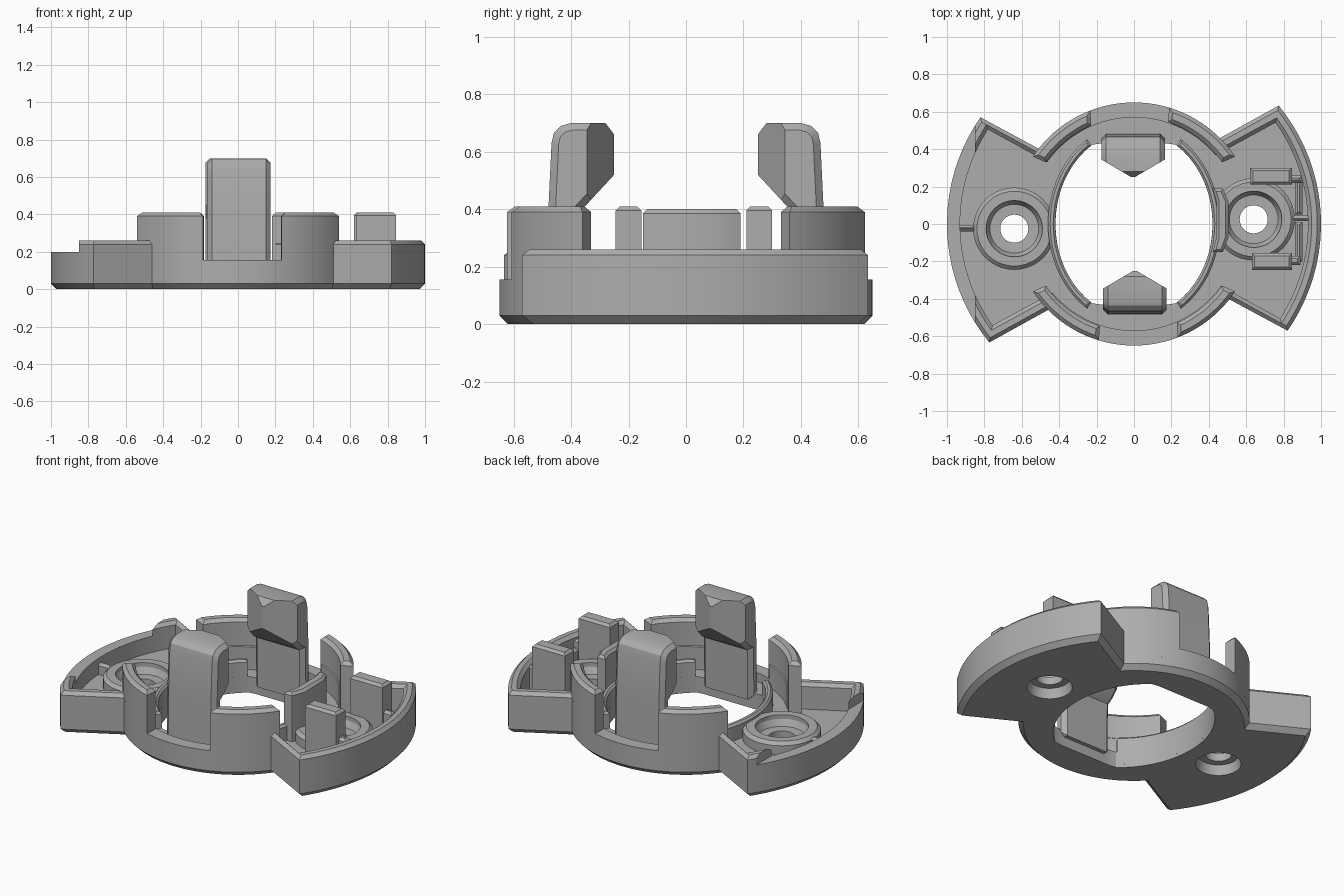
import bpy, bmesh
from math import cos, sin, radians
from mathutils import Vector, Matrix

cube = bpy.data.objects.get("Cube")
if cube:
    bpy.data.objects.remove(cube)

grey = bpy.data.materials.new("plastic_grey")
grey.use_nodes = True
grey.diffuse_color = (0.42, 0.42, 0.42, 1)
grey.node_tree.nodes["Principled BSDF"].inputs["Base Color"].default_value = (0.42, 0.42, 0.42, 1)


def arc(rx, a0, a1, n, ry=None):
    """Points along a circular or elliptical arc, angles in degrees."""
    ts = [radians(a0 + (a1 - a0) * i / n) for i in range(n + 1)]
    return [(rx * cos(t), (ry or rx) * sin(t)) for t in ts]


def turned(pts):
    return [(-x, -y) for x, y in pts]


def rect(x0, x1, y0, y1):
    return [(x0, y0), (x1, y0), (x1, y1), (x0, y1)]


def circle(c, r, n=40):
    return [(c[0] + x, c[1] + y) for x, y in arc(r, 0, 360, n)[:-1]]


def offset(pts, d):
    """Grow (or shrink) a counter-clockwise outline with mitred corners."""
    out = []
    for i, p in enumerate(pts):
        p = Vector(p)
        e1 = (p - Vector(pts[i - 1])).normalized()
        e2 = (Vector(pts[(i + 1) % len(pts)]) - p).normalized()
        n1, n2 = Vector((e1.y, -e1.x)), Vector((e2.y, -e2.x))
        out.append(p + (n1 + n2) * d / max(1 + n1.dot(n2), 0.3))
    return out


def prism(name, pts, levels, matrix=None):
    """Loft an outline through (height, offset) levels."""
    bm = bmesh.new()
    rings = [[bm.verts.new((p[0], p[1], z)) for p in offset(pts, d)] for z, d in levels]
    bm.faces.new(rings[0][::-1])
    bm.faces.new(rings[-1])
    for lo, hi in zip(rings, rings[1:]):
        for i in range(len(pts)):
            j = (i + 1) % len(pts)
            bm.faces.new((lo[i], lo[j], hi[j], hi[i]))
    if matrix:
        bm.transform(matrix)
    bmesh.ops.recalc_face_normals(bm, faces=bm.faces)
    mesh = bpy.data.meshes.new(name)
    bm.to_mesh(mesh)
    bm.free()
    mesh.materials.append(grey)
    ob = bpy.data.objects.new(name, mesh)
    bpy.context.collection.objects.link(ob)
    return ob


def combine(ob, tools, operation="DIFFERENCE"):
    """Apply booleans and discard the tools."""
    for tool in tools:
        mod = ob.modifiers.new("cut", "BOOLEAN")
        mod.operation, mod.object, mod.solver = operation, tool, "EXACT"
        bpy.context.view_layer.update()
        mesh = bpy.data.meshes.new_from_object(ob.evaluated_get(bpy.context.evaluated_depsgraph_get()))
        ob.modifiers.clear()
        ob.data = mesh
        bpy.data.objects.remove(tool)
    return ob


def chamfered(z0, z1, c=0.02):
    return [(z0, 0), (z1 - c, 0), (z1, -c)]


def outline(R, r, wing, waist):
    """Two fan-shaped wings joined by a round middle."""
    half = arc(R, *wing, 20) + arc(r, waist[1], 180 + waist[0], 28)
    return half + turned(half)


parts = []
screws = {"left": (0.64, 0.025), "right": (-0.64, -0.025)}


def screw_cutter(c):
    return prism("cutter", circle(c, 0.075),
                 [(-0.01, 0.055), (0.06, 0.04), (0.062, 0), (0.11, 0), (0.112, 0.055), (0.15, 0.075), (0.4, 0.075)])


# Base tray: chamfered shell, recessed floor, central opening
base = prism("base_tray", outline(1.0, 0.65, (-34.8, 39.3), (-38.3, 45)),
             [(0, -0.03), (0.03, 0), (0.24, 0), (0.26, -0.02)])
pocket = prism("cutter", outline(0.93, 0.57, (-32.9, 35.6), (-35.5, 40.1)),
               [(0.1, 0), (0.24, 0), (0.28, 0.04)])
opening_pts = [(x, max(-0.43, min(0.43, y))) for x, y in arc(0.42, 0, 360, 56, 0.5)[:-1]]
opening = prism("cutter", opening_pts, [(-0.1, 0), (0.5, 0)])
low_rim = prism("cutter", rect(-1.2, -0.85, -0.8, 0.8), [(0.2, 0), (0.5, 0)])
gaps = [prism("cutter", p, [(0.155, 0), (0.6, 0)])
        for p in (rect(-0.2, 0.235, -0.8, -0.5), rect(-0.235, 0.2, 0.5, 0.8))]
combine(base, [pocket, opening, low_rim] + gaps + [screw_cutter(c) for c in screws.values()])
parts.append(base)

# Screw bosses
for side, c in screws.items():
    boss = prism(side + "_screw_boss", circle(c, 0.22), chamfered(0.08, 0.175))
    parts.append(combine(boss, [screw_cutter(c)]))

# Tall ring walls and the low lips around the opening
lip = arc(0.46, -57, 57, 28, 0.54) + arc(0.42, 57, -57, 28, 0.5)
ring_a = arc(0.65, 33.7, 73.2, 14) + arc(0.575, 71.5, 35, 14)
ring_b = arc(0.65, -69, -33.7, 14) + arc(0.575, -35, -66.5, 14)
for side, f in (("left", list), ("right", turned)):
    parts.append(prism(side + "_opening_lip", f(lip), chamfered(0.02, 0.2, 0.012)))
    parts.append(prism(side + "_ring_wall_a", f(ring_a), chamfered(0.08, 0.41)))
    parts.append(prism(side + "_ring_wall_b", f(ring_b), chamfered(0.08, 0.41)))

# Clip towers: pointed plan intersected with a hooked side profile
plan = [(-0.165, -0.5), (0.175, -0.5), (0.175, -0.345), (0.005, -0.245), (-0.165, -0.345)]
hook = [(-0.485, 0.06), (-0.405, 0.06), (-0.4, 0.37), (-0.37, 0.39), (-0.25, 0.52), (-0.25, 0.66),
        (-0.28, 0.7), (-0.4, 0.7), (-0.435, 0.69), (-0.46, 0.665), (-0.468, 0.63), (-0.48, 0.38)]
to_side = Matrix(((0, 0, 1, 0), (1, 0, 0, 0), (0, 1, 0, 0), (0, 0, 0, 1)))
for name, angle in (("front", 0), ("back", 180)):
    tower = prism(name + "_clip_tower", plan, [(0, 0), (0.8, 0)])
    side = prism("cutter", hook, [(-0.165, -0.025), (-0.14, 0), (0.15, 0), (0.175, -0.025)], to_side)
    combine(tower, [side], "INTERSECT")
    tower.data.transform(Matrix.Rotation(radians(angle), 4, "Z"))
    parts.append(tower)

# Guide wall beside the left boss
guide = [(0.42, -0.15), (0.475, -0.15), (0.505, -0.07), (0.505, 0.12), (0.475, 0.19),
         (0.42, 0.19), (0.44, 0.12), (0.44, -0.07)]
parts.append(prism("guide_wall", guide, chamfered(0.05, 0.4, 0.015)))

# Prongs, backing walls and small ribs
for name, box, top in (("back_prong", rect(0.62, 0.845, 0.21, 0.3), 0.41),
                       ("front_prong", rect(0.63, 0.845, -0.245, -0.155), 0.41),
                       ("back_prong_foot", rect(0.83, 0.9, 0.22, 0.26), 0.25),
                       ("front_prong_foot", rect(0.83, 0.89, -0.22, -0.17), 0.25),
                       ("back_backing_wall", rect(0.86, 0.9, 0.05, 0.25), 0.2),
                       ("front_backing_wall", rect(0.86, 0.9, -0.2, 0.01), 0.2),
                       ("left_rib", rect(0.84, 0.95, 0.015, 0.045), 0.17),
                       ("right_rib", rect(-0.95, -0.85, -0.04, -0.005), 0.17)):
    parts.append(prism(name, box, chamfered(0.08, top, 0.015)))

# Smooth the curves, keep the chamfers crisp
bpy.ops.object.select_all(action="DESELECT")
for ob in parts:
    ob.select_set(True)
bpy.context.view_layer.objects.active = base
bpy.ops.object.shade_smooth_by_angle(angle=radians(25))
